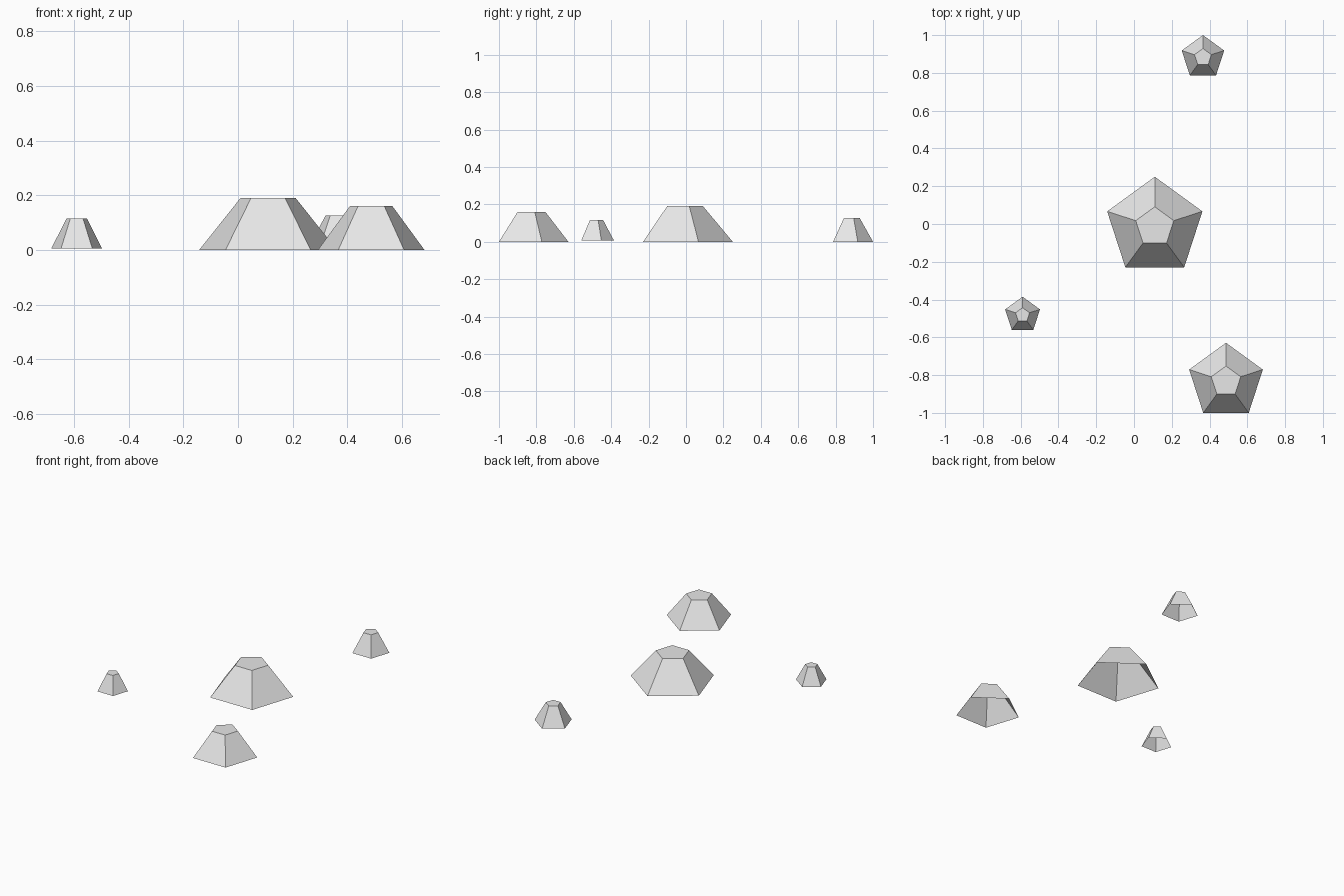
import bpy
import bmesh
from math import cos, sin, tau, pi

cube = bpy.data.objects.get("Cube")
if cube:
    bpy.data.objects.remove(cube, do_unlink=True)

# Single stone colour
stone = bpy.data.materials.new("stone_grey")
stone.use_nodes = True
colour = (0.8, 0.8, 0.8, 1.0)
stone.diffuse_color = colour
stone.node_tree.nodes["Principled BSDF"].inputs["Base Color"].default_value = colour

SIDES = 5


def ring(bm, x, y, z, radius):
    """Pentagon of vertices with one corner pointing to the back."""
    angles = [pi / 2 + tau * i / SIDES for i in range(SIDES)]
    return [bm.verts.new((x + radius * cos(a), y + radius * sin(a), z)) for a in angles]


def rock(name, x, y, base_radius, top_radius, bottom, top):
    """Flat-topped five-sided rock, open underneath."""
    bm = bmesh.new()
    low = ring(bm, 0, 0, bottom, base_radius)
    high = ring(bm, 0, 0, top, top_radius)
    for i in range(SIDES):
        j = (i + 1) % SIDES
        bm.faces.new((low[i], low[j], high[j], high[i]))
    bm.faces.new(high)
    mesh = bpy.data.meshes.new(name)
    bm.to_mesh(mesh)
    bm.free()
    mesh.materials.append(stone)
    obj = bpy.data.objects.new(name, mesh)
    obj.location = (x, y, 0)
    bpy.context.collection.objects.link(obj)
    return obj


# Four scattered rocks
rock("large_rock", 0.11, -0.015, 0.265, 0.106, 0, 0.19)
rock("medium_rock", 0.487, -0.834, 0.205, 0.082, 0, 0.16)
rock("small_rock", 0.365, 0.882, 0.118, 0.047, 0, 0.126)
rock("tiny_rock", -0.59, -0.482, 0.097, 0.039, 0.006, 0.116)
